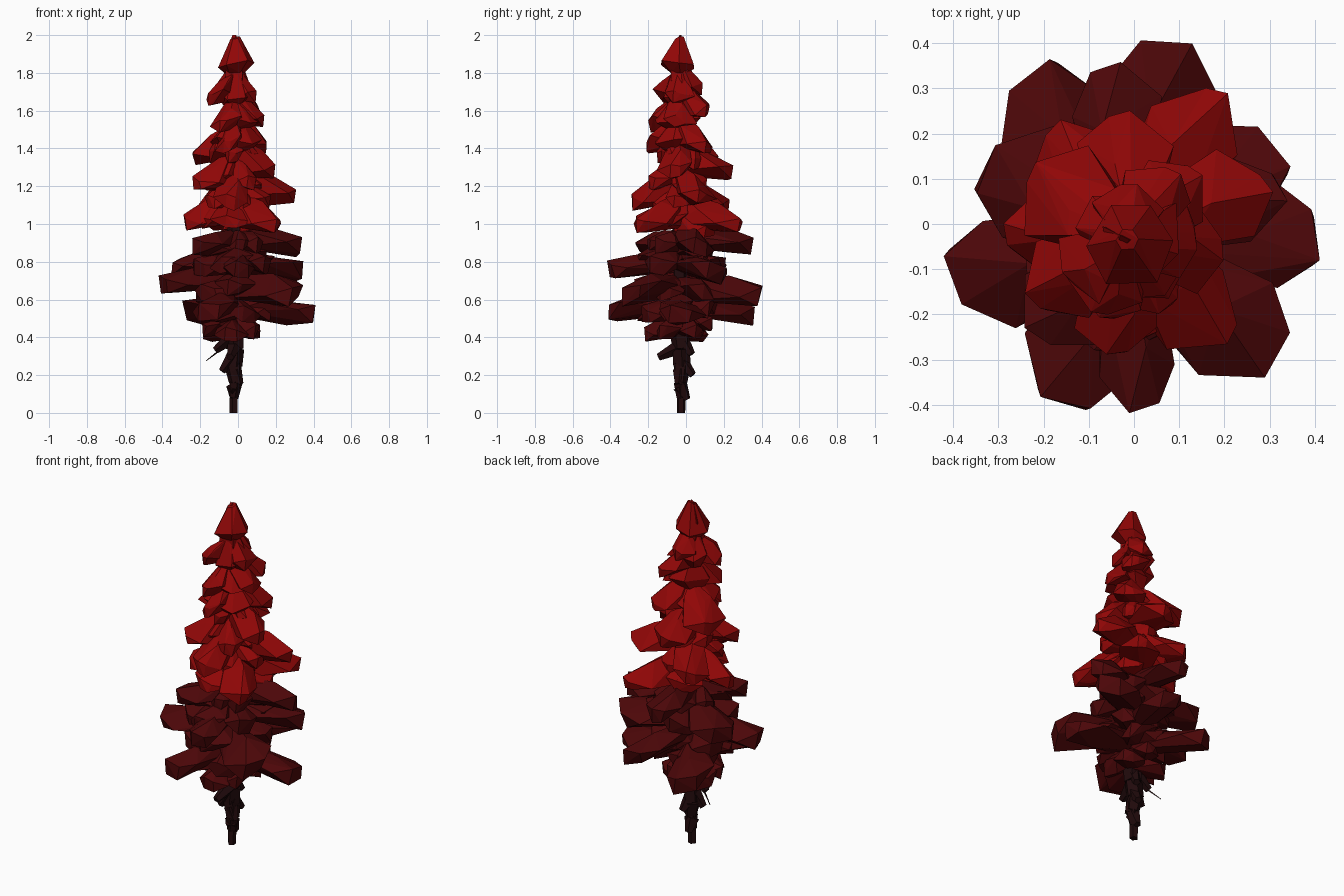
import bpy, bmesh, math, random
from mathutils import Vector

rng = random.Random(11)
AXIS = Vector((-0.02, -0.035, 0))

cube = bpy.data.objects.get("Cube")
if cube:
    bpy.data.objects.remove(cube)


def material(name, rgb):
    mat = bpy.data.materials.new(name)
    mat.use_nodes = True
    mat.diffuse_color = (*rgb, 1)
    bsdf = next(n for n in mat.node_tree.nodes if n.type == "BSDF_PRINCIPLED")
    bsdf.inputs["Base Color"].default_value = (*rgb, 1)
    return mat


bright_red = material("bright red leaves", (0.28, 0.002, 0.002))
dark_red = material("dark red leaves", (0.072, 0.002, 0.0025))
bark = material("dark bark", (0.015, 0.003, 0.0035))


def hull(bm, points):
    """Add one faceted convex chunk."""
    verts = [bm.verts.new(p) for p in points]
    out = bmesh.ops.convex_hull(bm, input=verts)
    loose = {v for v in out["geom_interior"] + out["geom_unused"]
             if isinstance(v, bmesh.types.BMVert)}
    bmesh.ops.delete(bm, geom=list(loose), context="VERTS")


def lobe(bm, tip, width, thick, rise, blunt):
    """Leaf clump from the stem out to a tip, drooping by rise."""
    tip = Vector(tip)
    reach = Vector((tip.x, tip.y, 0)) - AXIS
    side = Vector((-reach.y, reach.x, 0)).normalized()
    roll = rng.uniform(-0.3, 0.3)

    def at(along, across, up):
        p = AXIS + reach * along + side * across * width
        p.z = tip.z + up + roll * across * width
        if along < 0.95:
            p += Vector([rng.uniform(-0.02, 0.02) for _ in range(3)])
        return p

    hull(bm, [
        at(0, 0, rise + thick * 0.4), at(0, 0.25, -thick * 0.1), at(0, -0.25, -thick * 0.1),
        at(0.35, 0.35, rise * 0.6), at(0.35, -0.35, rise * 0.6),
        at(0.6, 0.08, rise * 0.4 + thick * 0.45),
        at(0.7, 0.5, 0.01), at(0.74, -0.5, 0), at(0.65, 0, -thick * 0.4),
        at(0.96, blunt, thick * 0.15), at(1, -blunt * 0.8, thick * 0.3),
        at(0.93, blunt * 0.9, -thick * 0.45), at(0.96, -blunt, -thick * 0.5)])


def fill(bm, z, radius, count, thick, rise):
    """Ring of shorter clumps that closes a tier."""
    turn = rng.uniform(0, math.tau)
    for i in range(count):
        a = turn + math.tau * (i + rng.uniform(-0.25, 0.25)) / count
        r = radius * rng.uniform(0.8, 1.12)
        tip = AXIS + Vector((r * math.cos(a), r * math.sin(a), z + rng.uniform(-0.03, 0.03)))
        lobe(bm, tip, r * 0.95, thick, rise, 0.18)


def cap(bm, x, y, z, radius, top):
    """Uneven cone-like chunk around the stem."""
    points = []
    for i in range(6):
        a = math.tau * (i + rng.uniform(-0.2, 0.2)) / 6
        d = Vector((math.cos(a), math.sin(a), 0))
        base = Vector((x, y, z)) + d * radius * rng.uniform(0.85, 1.08)
        base.z += rng.uniform(-0.03, 0.04)
        points += [base, AXIS + d * 0.025 + Vector((0.005, 0, top - rng.uniform(0, 0.025))),
                   AXIS + d * radius * 0.5 + Vector((0, 0, z - 0.05))]
    hull(bm, points)


def finish(name, bm, mat):
    bmesh.ops.recalc_face_normals(bm, faces=bm.faces[:])
    mesh = bpy.data.meshes.new(name)
    bm.to_mesh(mesh)
    bm.free()
    mesh.materials.append(mat)
    obj = bpy.data.objects.new(name, mesh)
    bpy.context.collection.objects.link(obj)


# Lower foliage: broad flat pads, then narrower ones
bm = bmesh.new()
for tip in [(-0.41, -0.12, 0.69), (-0.16, -0.4, 0.55), (0.32, -0.3, 0.64),
            (0.41, -0.03, 0.53), (0.32, 0.17, 0.76), (0.08, 0.41, 0.64),
            (-0.23, 0.34, 0.54), (-0.33, 0.13, 0.78)]:
    lobe(bm, tip, 0.25, 0.12, 0.05, 0.25)
for tip in [(0.02, -0.415, 0.77), (-0.06, 0.355, 0.9), (0.33, 0.08, 0.89),
            (-0.22, -0.25, 0.89)]:
    lobe(bm, tip, 0.19, 0.11, 0.05, 0.2)
for z, radius in [(0.55, 0.21), (0.66, 0.23), (0.77, 0.23), (0.88, 0.2)]:
    fill(bm, z, radius, 6, 0.11, 0.04)
fill(bm, 0.45, 0.19, 6, 0.09, 0.05)
finish("lower_foliage", bm, dark_red)

# Upper foliage: drooping clumps that shrink towards the top
bm = bmesh.new()
for tip in [(-0.29, -0.02, 1.02), (0.19, 0.3, 1.0), (0.22, -0.25, 1.0),
            (-0.04, -0.29, 1.13), (0.3, 0.09, 1.15), (-0.18, 0.22, 1.1),
            (-0.03, 0.25, 1.28), (0.2, -0.06, 1.29), (-0.23, -0.17, 1.22),
            (-0.23, 0.12, 1.37)]:
    lobe(bm, tip, 0.2, 0.09, 0.15, 0.13)
for tip in [(-0.06, -0.21, 1.42), (0.14, 0.12, 1.41), (0.14, -0.04, 1.55),
            (-0.08, -0.2, 1.53), (0.09, 0.12, 1.61), (-0.15, -0.12, 1.67),
            (-0.01, 0.09, 1.72), (0.1, -0.05, 1.68)]:
    lobe(bm, tip, 0.16, 0.08, 0.14, 0.13)
for z, radius in [(1.0, 0.21), (1.11, 0.18), (1.22, 0.17), (1.34, 0.14)]:
    fill(bm, z, radius, 5, 0.08, 0.12)

# Stacked caps up to the pointed crown
for x, y, z, radius, top in [(-0.01, -0.04, 1.43, 0.15, 1.58), (0.01, -0.04, 1.55, 0.13, 1.69),
                             (-0.02, -0.03, 1.68, 0.12, 1.86), (-0.01, -0.045, 1.85, 0.105, 2.0)]:
    cap(bm, x, y, z, radius, top)
hull(bm, [AXIS + Vector((dx, dy, z)) for z in (1.7, 1.84)
          for dx in (-0.045, 0.045) for dy in (-0.045, 0.045)])
hull(bm, [AXIS + Vector(p) for p in [(0.01, 0, 2.0), (-0.01, 0.01, 2.0), (0.05, 0, 1.88),
                                     (-0.05, 0.03, 1.88), (-0.03, -0.06, 1.88)]])
finish("upper_foliage", bm, bright_red)


def limb(bm, start, end, r0, r1, sides=5):
    """Tapered faceted piece of wood."""
    start, end = Vector(start), Vector(end)
    turn = (end - start).to_track_quat("Z", "Y")
    ring = [Vector((math.cos(math.tau * i / sides), math.sin(math.tau * i / sides), 0))
            for i in range(sides)]
    hull(bm, [start + turn @ p * r0 for p in ring] + [end + turn @ p * r1 for p in ring])


# Crooked trunk
bm = bmesh.new()
path = [(-0.022, -0.026, 0), (-0.022, -0.026, 0.08), (-0.012, -0.03, 0.16),
        (-0.025, -0.022, 0.25), (-0.015, -0.025, 0.34), (-0.02, -0.035, 0.46)]
radii = [0.023, 0.024, 0.036, 0.048, 0.048, 0.055]
for i in range(len(path) - 1):
    limb(bm, path[i], path[i + 1], radii[i], radii[i + 1])
limb(bm, path[-1], (-0.02, -0.035, 1.7), 0.05, 0.02)

# Broken stubs and a twig
for start, end in [((-0.02, -0.03, 0.31), (-0.085, -0.04, 0.22)),
                   ((-0.02, -0.03, 0.35), (-0.04, -0.145, 0.295)),
                   ((-0.02, -0.03, 0.41), (-0.12, -0.02, 0.33)),
                   ((-0.02, -0.03, 0.28), (0.0, 0.035, 0.2)),
                   ((-0.02, -0.03, 0.22), (0.01, -0.04, 0.15)),
                   ((-0.02, -0.03, 0.14), (-0.02, 0.005, 0.07)),
                   ((-0.02, -0.03, 0.4), (0.005, 0.03, 0.31))]:
    limb(bm, start, end, 0.042, 0.02)
limb(bm, (-0.1, -0.02, 0.33), (-0.17, 0.02, 0.275), 0.006, 0.002, 3)
finish("trunk", bm, bark)
